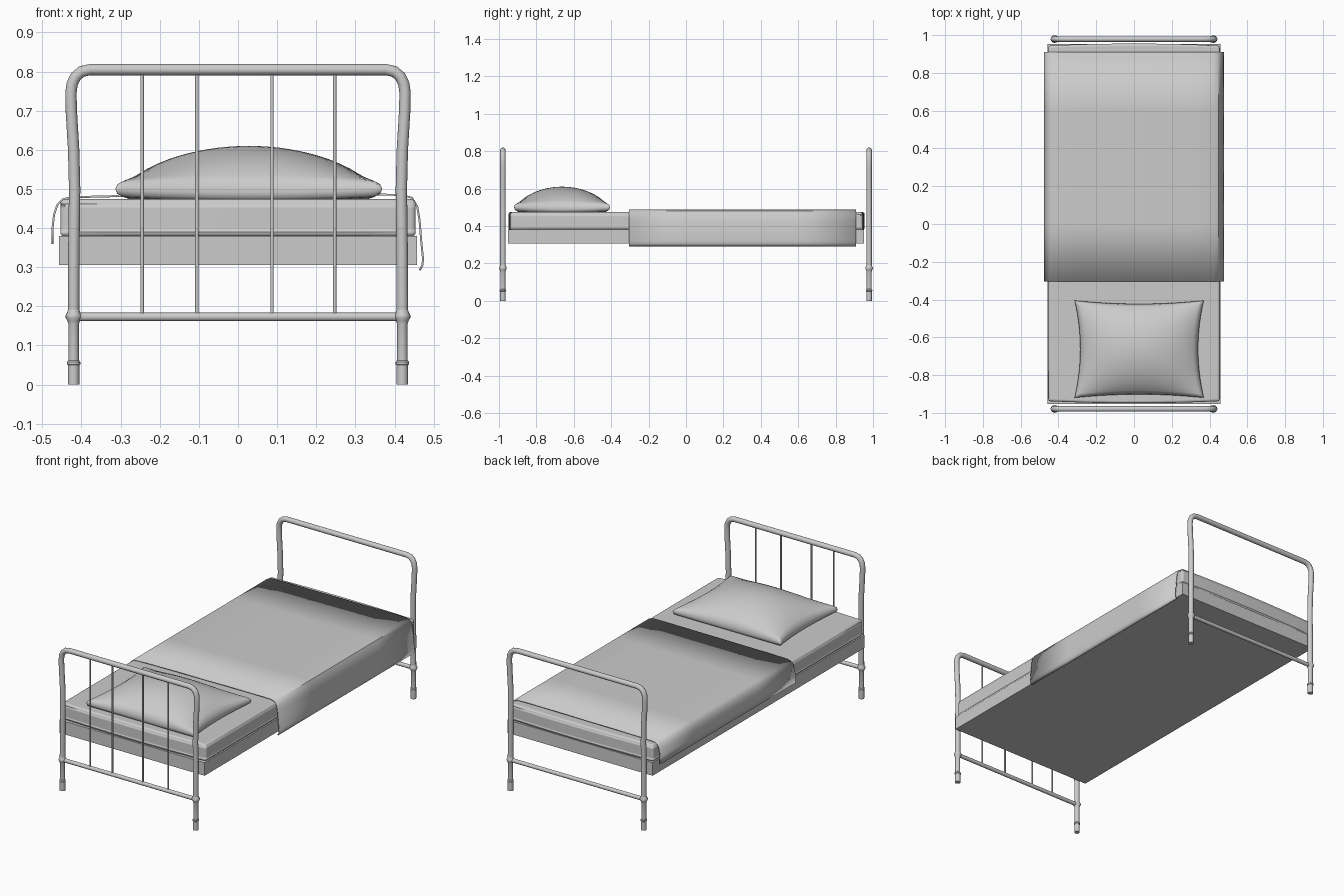
import bpy, bmesh, math
from mathutils import Vector

if "Cube" in bpy.data.objects:
    bpy.data.objects.remove(bpy.data.objects["Cube"])

def add_object(name, bm, smooth=True, angle=40):
    bmesh.ops.recalc_face_normals(bm, faces=bm.faces)
    me = bpy.data.meshes.new(name)
    bm.to_mesh(me)
    bm.free()
    ob = bpy.data.objects.new(name, me)
    bpy.context.collection.objects.link(ob)
    if smooth:
        bpy.ops.object.select_all(action='DESELECT')
        ob.select_set(True)
        bpy.context.view_layer.objects.active = ob
        bpy.ops.object.shade_smooth_by_angle(angle=math.radians(angle))
    return ob

def box(name, lo, hi, cuts=0):
    bm = bmesh.new()
    bmesh.ops.create_cube(bm, size=1)
    for v in bm.verts:
        v.co = Vector((lo[i] + (v.co[i] + 0.5) * (hi[i] - lo[i]) for i in range(3)))
    if cuts:
        bmesh.ops.subdivide_edges(bm, edges=bm.edges[:], cuts=cuts, use_grid_fill=True)
    return bm

def tube(name, pts, r, seg=16):
    """Round tube along a path lying in an x-z plane."""
    bm = bmesh.new()
    pts = [Vector(p) for p in pts]
    rings = []
    for i, p in enumerate(pts):
        t = (pts[min(i + 1, len(pts) - 1)] - pts[max(i - 1, 0)]).normalized()
        side = Vector((0, 1, 0))
        up = t.cross(side)
        rings.append([bm.verts.new(p + r * (math.cos(a) * side + math.sin(a) * up))
                      for a in (2 * math.pi * k / seg for k in range(seg))])
    for a, b in zip(rings, rings[1:]):
        for k in range(seg):
            bm.faces.new((a[k], a[(k + 1) % seg], b[(k + 1) % seg], b[k]))
    bm.faces.new(rings[0])
    bm.faces.new(rings[-1])
    return add_object(name, bm)

def lathe(name, x, y, profile, seg=16):
    bm = bmesh.new()
    rings = [[bm.verts.new((x + r * math.cos(2 * math.pi * k / seg),
                            y + r * math.sin(2 * math.pi * k / seg), z)) for k in range(seg)]
             for r, z in profile]
    for a, b in zip(rings, rings[1:]):
        for k in range(seg):
            bm.faces.new((a[k], a[(k + 1) % seg], b[(k + 1) % seg], b[k]))
    bm.faces.new(rings[0])
    bm.faces.new(rings[-1])
    return add_object(name, bm)

# Bed ends: bent hoop, turned legs with collars, lower rail
LEG = [(0.0145, 0), (0.0145, 0.05), (0.017, 0.052), (0.017, 0.058), (0.0135, 0.062),
       (0.0135, 0.155), (0.016, 0.163), (0.0205, 0.171), (0.0205, 0.177),
       (0.016, 0.186), (0.0135, 0.195)]
half = [(0.420, 0.18), (0.4195, 0.35), (0.4175, 0.5), (0.420, 0.6), (0.426, 0.70),
        (0.427, 0.745), (0.424, 0.768), (0.415, 0.787), (0.400, 0.800), (0.378, 0.805)]
for end, y in (("head", -0.979), ("foot", 0.979)):
    path = [(-x, y, z) for x, z in half] + [(x, y, z) for x, z in reversed(half)]
    tube(end + "_hoop", path, 0.0145)
    tube(end + "_rail", [(-0.42, y, 0.173), (0.42, y, 0.173)], 0.011)
    for side, x in (("left", -0.42), ("right", 0.42)):
        lathe(f"{end}_leg_{side}", x, y, LEG)

# Thin upright bars, head end only
for i, x in enumerate((-0.245, -0.105, 0.087, 0.247)):
    tube(f"head_bar_{i}", [(x, -0.979, 0.173), (x, -0.979, 0.80)], 0.0045, 10)

# Base
add_object("bed_base", box("b", (-0.457, -0.953, 0.306), (0.457, 0.953, 0.38)), smooth=False)

# Mattress: slightly bowed ends, rounded edges
bm = box("m", (-0.454, -0.938, 0.378), (0.454, 0.944, 0.474), cuts=7)
for v in bm.verts:
    v.co.y += math.copysign(0.011, v.co.y) * (1 - (v.co.x / 0.454) ** 2) * (abs(v.co.y) / 0.94)
mattress = add_object("mattress", bm)
bev = mattress.modifiers.new("round", 'BEVEL')
bev.width, bev.segments, bev.limit_method = 0.026, 4, 'ANGLE'
bev.angle_limit = math.radians(60)

# Blanket: thin draped sheet
DRAPE = [(-0.474, 0.36), (-0.474, 0.40), (-0.470, 0.435), (-0.461, 0.461), (-0.447, 0.474),
         (-0.425, 0.479), (-0.30, 0.482), (0, 0.484), (0.30, 0.486), (0.42, 0.485),
         (0.445, 0.477), (0.458, 0.455), (0.464, 0.42), (0.468, 0.37), (0.473, 0.32),
         (0.471, 0.305), (0.464, 0.292)]
bm = bmesh.new()
rows = [[bm.verts.new((x, y, z)) for x, z in DRAPE] for y in (-0.305, 0.0, 0.3, 0.6, 0.91)]
for a, b in zip(rows, rows[1:]):
    for k in range(len(DRAPE) - 1):
        bm.faces.new((a[k], a[k + 1], b[k + 1], b[k]))
blanket = add_object("blanket", bm)
sol = blanket.modifiers.new("thickness", 'SOLIDIFY')
sol.thickness, sol.offset = 0.005, 0

# Pillow: puffed cushion with pinched corners and a rounded rim
steps = [i / 12 for i in range(-11, 12)]
steps = [-1, -0.985, -0.95] + steps + [0.95, 0.985, 1]
bm = bmesh.new()
n = len(steps)
top, bottom = {}, {}
for i, u in enumerate(steps):
    for j, v in enumerate(steps):
        x = 0.0275 + u * (0.342 - 0.030 * (1 - v * v))
        y = -0.6625 + v * (0.2575 - 0.018 * (1 - u * u))
        t = max(abs(u), abs(v))
        rim = math.sqrt(max(0, 1 - max(0, (t - 0.94) / 0.06) ** 2))
        f = max(0, (1 - u * u) * (1 - v * v)) ** 0.72
        mid = 0.490 + 0.010 * (u * v) ** 2
        top[i, j] = bm.verts.new((x, y, mid + 0.018 * rim + 0.102 * f))
        bottom[i, j] = top[i, j] if t == 1 else bm.verts.new((x, y, mid - 0.018 * rim - 0.006 * f))
for i in range(n - 1):
    for j in range(n - 1):
        for g in (top, bottom):
            vs = (g[i, j], g[i + 1, j], g[i + 1, j + 1], g[i, j + 1])
            if bm.faces.get(vs) is None:
                bm.faces.new(vs)
add_object("pillow", bm, angle=60)
